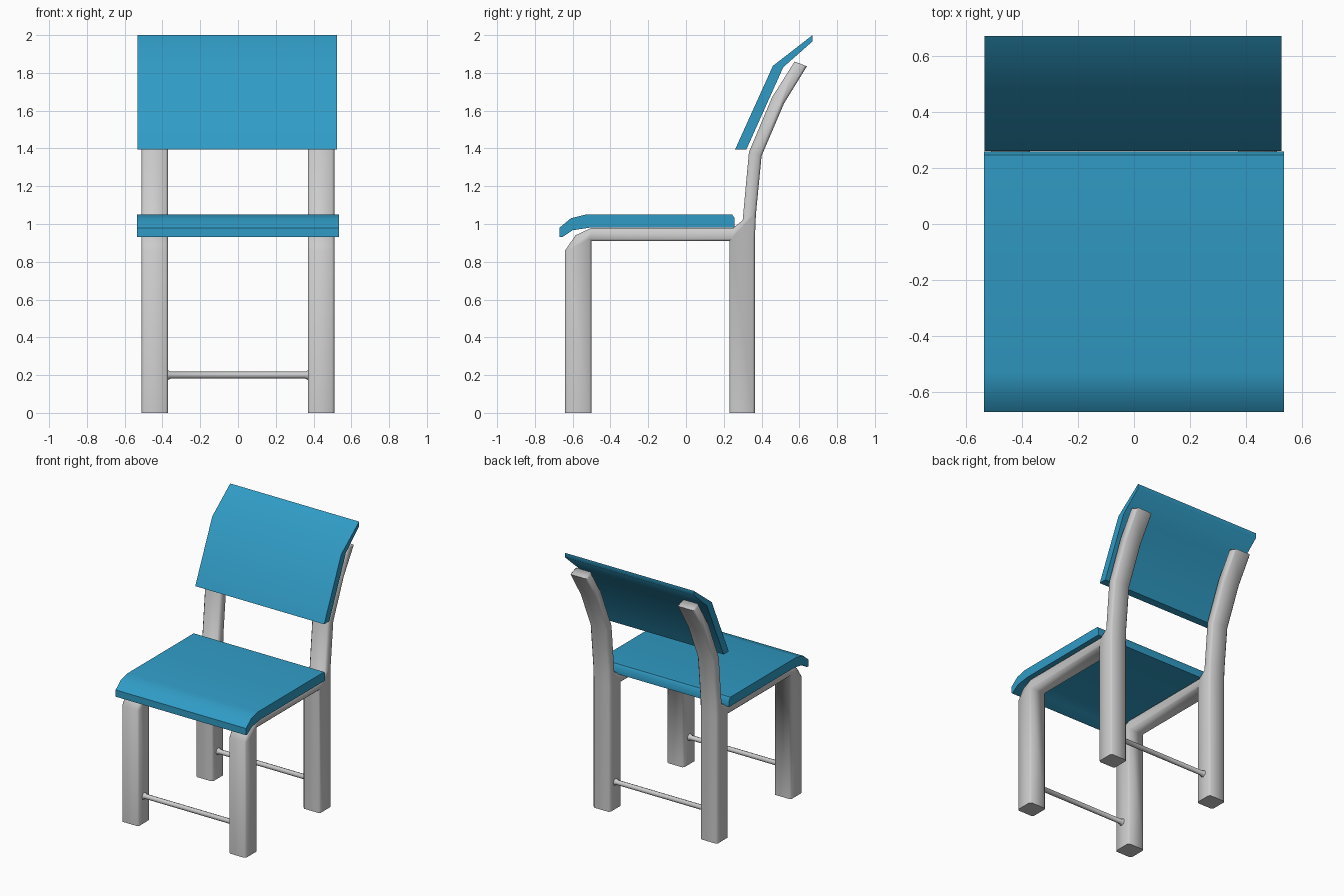
import bpy, bmesh, math

if "Cube" in bpy.data.objects:
    bpy.data.objects.remove(bpy.data.objects["Cube"])

blue = bpy.data.materials.new("blue")
blue.diffuse_color = (0.03, 0.33, 0.56, 1)
blue.use_nodes = True
blue.node_tree.nodes["Principled BSDF"].inputs["Base Color"].default_value = blue.diffuse_color


def finish(bm, name, angle, mat=None):
    bmesh.ops.recalc_face_normals(bm, faces=bm.faces)
    mesh = bpy.data.meshes.new(name)
    bm.to_mesh(mesh)
    bm.free()
    ob = bpy.data.objects.new(name, mesh)
    bpy.context.collection.objects.link(ob)
    if mat:
        mesh.materials.append(mat)
    bpy.ops.object.select_all(action='DESELECT')
    ob.select_set(True)
    bpy.context.view_layer.objects.active = ob
    bpy.ops.object.shade_smooth_by_angle(angle=math.radians(angle))
    return ob


def extrude_profile(name, profile, x0, x1, bevel=0, angle=50, mat=None):
    """Extrude a side (y, z) outline along x, optionally chamfering its rims."""
    bm = bmesh.new()
    face = bm.faces.new([bm.verts.new((x0, y, z)) for y, z in profile])
    res = bmesh.ops.extrude_face_region(bm, geom=[face], use_keep_orig=True)
    new = [g for g in res["geom"] if isinstance(g, bmesh.types.BMVert)]
    bmesh.ops.translate(bm, verts=new, vec=(x1 - x0, 0, 0))
    bmesh.ops.recalc_face_normals(bm, faces=bm.faces)
    if bevel:
        rims = [e for e in bm.edges
                if abs(e.verts[0].co.x - e.verts[1].co.x) < 1e-5
                and max(v.co.z for v in e.verts) > 0.001]
        bmesh.ops.bevel(bm, geom=rims, offset=bevel, offset_type='OFFSET',
                        segments=1, affect='EDGES', clamp_overlap=True)
    return finish(bm, name, angle, mat)


def stretcher(name, y, z):
    """Thin round bar along x with flared ends."""
    rings = [(-0.39, 0.03), (-0.37, 0.026), (-0.355, 0.018),
             (0.355, 0.018), (0.37, 0.026), (0.39, 0.03)]
    bm = bmesh.new()
    n = 8
    loops = [[bm.verts.new((x, y + r * math.cos(2 * math.pi * i / n),
                            z + r * math.sin(2 * math.pi * i / n)))
              for i in range(n)] for x, r in rings]
    for a, b in zip(loops, loops[1:]):
        for i in range(n):
            j = (i + 1) % n
            bm.faces.new((a[i], a[j], b[j], b[i]))
    bm.faces.new(loops[0])
    bm.faces.new(loops[-1])
    finish(bm, name, 60)


# Side frames: front leg, seat rail, back leg and curved back post in one outline
frame = [(-0.64, 0), (-0.50, 0), (-0.50, 0.91), (0.23, 0.91), (0.23, 0),
         (0.365, 0), (0.365, 0.93), (0.37, 1.05), (0.40, 1.36), (0.52, 1.64),
         (0.64, 1.835), (0.575, 1.86), (0.455, 1.67), (0.333, 1.38),
         (0.30, 1.02), (0.25, 0.98), (-0.50, 0.98), (-0.585, 0.94), (-0.64, 0.86)]
for side, x in (("left", -0.44), ("right", 0.44)):
    extrude_profile(side + "_frame", frame, x - 0.07, x + 0.07, 0.012, 60)

# Crossbars between the legs
stretcher("front_crossbar", -0.57, 0.2)
stretcher("back_crossbar", 0.297, 0.2)

# Seat with rolled-down front edge
seat = [(-0.67, 0.93), (-0.655, 0.93), (-0.60, 0.967), (-0.50, 0.982), (0.258, 0.982),
        (0.258, 1.03), (0.245, 1.05), (-0.53, 1.05), (-0.61, 1.03), (-0.67, 0.98)]
extrude_profile("seat", seat, -0.535, 0.535, mat=blue)

# Bent backrest panel
back = [(0.26, 1.395), (0.32, 1.395), (0.515, 1.83), (0.67, 1.967),
        (0.67, 2.0), (0.46, 1.837)]
extrude_profile("backrest", back, -0.533, 0.525, mat=blue)
